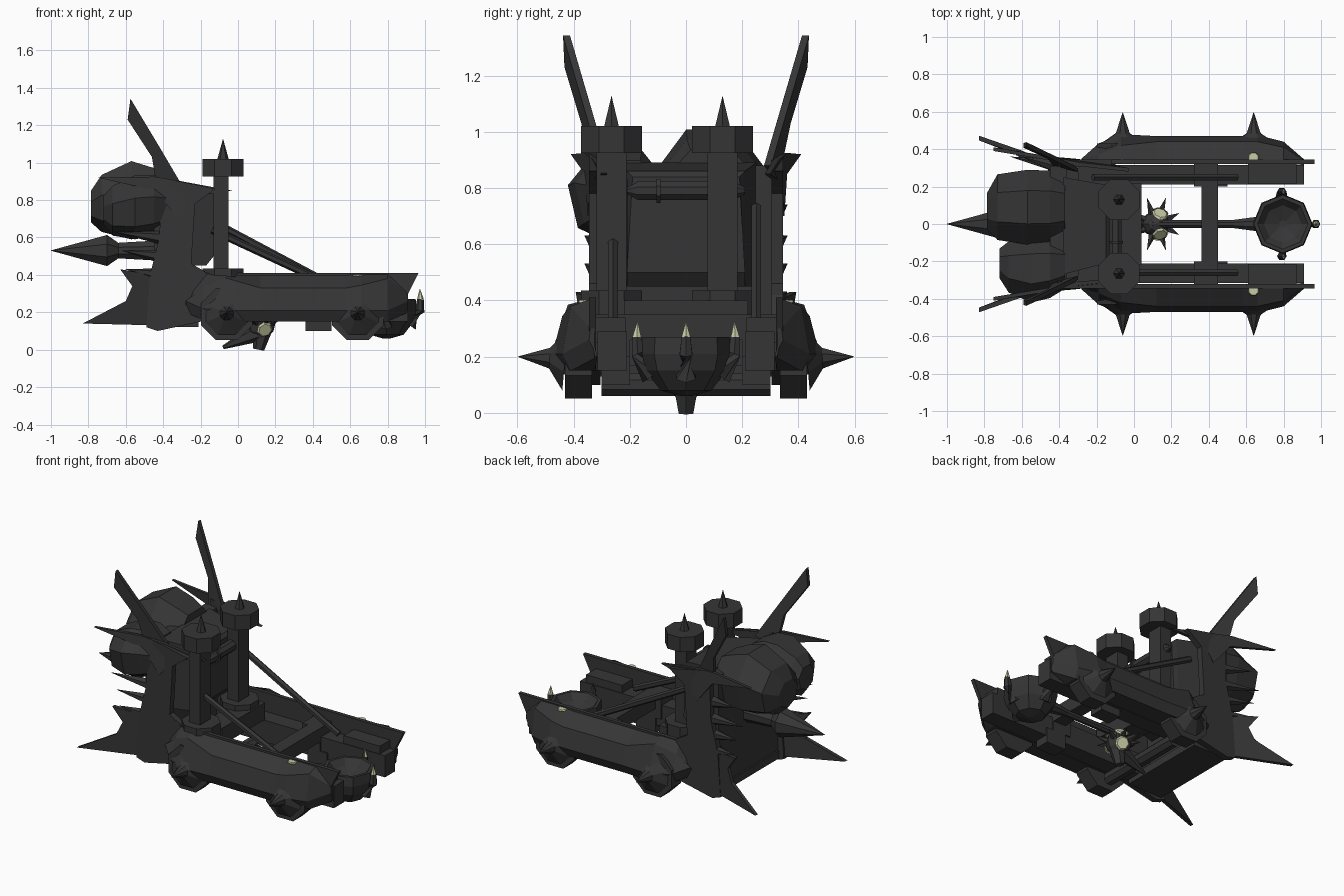
import bpy, bmesh, math
from mathutils import Vector

if "Cube" in bpy.data.objects:
    bpy.data.objects.remove(bpy.data.objects["Cube"])


def material(name, rgb):
    m = bpy.data.materials.new(name)
    m.diffuse_color = (*rgb, 1)
    m.use_nodes = True
    m.node_tree.nodes["Principled BSDF"].inputs["Base Color"].default_value = m.diffuse_color
    return m


IRON = material("dark_iron", (0.036, 0.036, 0.036))
BONE = material("pale_bone", (0.58, 0.60, 0.38))


def finish(name, bm, mat=IRON):
    bmesh.ops.recalc_face_normals(bm, faces=bm.faces)
    me = bpy.data.meshes.new(name)
    bm.to_mesh(me)
    bm.free()
    me.materials.append(mat)
    ob = bpy.data.objects.new(name, me)
    bpy.context.collection.objects.link(ob)
    return ob


def loft(name, rings, mat=IRON):
    """Skin a list of equal-length point rings and cap both ends."""
    bm = bmesh.new()
    vs = [[bm.verts.new(p) for p in r] for r in rings]
    n = len(rings[0])
    for a, b in zip(vs, vs[1:]):
        for i in range(n):
            j = (i + 1) % n
            bm.faces.new((a[i], a[j], b[j], b[i]))
    bm.faces.new(vs[0])
    bm.faces.new(vs[-1])
    return finish(name, bm, mat)


def box(name, x, y, z):
    return loft(name, [[(x[0], y[0], h), (x[1], y[0], h), (x[1], y[1], h), (x[0], y[1], h)] for h in z])


def tube(name, stops, sides=8, mat=IRON):
    """Round bar through stops of (point, radius)."""
    rings = []
    for k, (p, r) in enumerate(stops):
        d = Vector(stops[min(k + 1, len(stops) - 1)][0]) - Vector(stops[max(k - 1, 0)][0])
        d.normalize()
        u = d.cross(Vector((0, 0, 1)) if abs(d.z) < 0.9 else Vector((1, 0, 0))).normalized()
        v = d.cross(u)
        rings.append([Vector(p) + max(r, 0.001) * (math.cos(t) * u + math.sin(t) * v)
                      for t in (math.tau * (i + 0.5) / sides for i in range(sides))])
    return loft(name, rings, mat)


def plate(name, pts, thick):
    """Upright plate from (x, y, z) outline points, thickened along y."""
    return loft(name, [[(x, y + o, z) for x, y, z in pts] for o in (-thick / 2, thick / 2)])


def sack(name, stations, sides=7):
    """Lumpy bag along x from stations of (x, y, z, y radius, z radius)."""
    return loft(name, [[(x, y + ry * math.cos(t), z + rz * math.sin(t))
                        for t in (math.tau * (i + 0.25) / sides for i in range(sides))]
                       for x, y, z, ry, rz in stations])


# Floor, rear wall and engine block
box("floor", (-0.46, -0.21), (-0.3, 0.3), (0.12, 0.17))
box("rear_wall", (-0.45, -0.36), (-0.31, 0.31), (0.14, 0.88))
loft("engine_block", [
    [(-0.38, -0.27, 0.45), (-0.38, 0.25, 0.45), (-0.38, 0.25, 0.89), (-0.38, -0.27, 0.89)],
    [(-0.17, -0.21, 0.45), (-0.17, 0.21, 0.45), (-0.15, 0.21, 0.86), (-0.15, -0.21, 0.86)],
    [(-0.13, -0.21, 0.5), (-0.13, 0.21, 0.5), (-0.13, 0.19, 0.84), (-0.13, -0.19, 0.84)]])

# Parts on both sides
panel_outline = [(-.49, .12), (-.43, .10), (-.20, .15), (-.10, .30), (-.18, .42), (-.25, .46),
                 (-.23, .78), (-.12, .86), (-.41, .92), (-.42, .6), (-.47, .4)]
armour = [(-.28, .34, .22, .35, .20), (-.19, .37, .33, .43, .16), (-.07, .42, .385, .48, .15),
          (.12, .44, .33, .47, .15), (.58, .44, .33, .47, .15), (.66, .44, .345, .475, .15),
          (.80, .41, .38, .44, .15), (.91, .34, .30, .345, .20)]
for side, s in (("near", -1), ("far", 1)):
    plate(f"side_panel_{side}", [(x, s * 0.325, z) for x, z in panel_outline], 0.04)
    box(f"rail_{side}", (-0.3, 0.91), sorted((s * 0.21, s * 0.315)), (0.15, 0.29))
    box(f"rail_block_{side}", (0.32, 0.45), sorted((s * 0.2, s * 0.33)), (0.2, 0.35))
    box(f"front_block_{side}", (0.61, 0.87), sorted((s * 0.215, s * 0.33)), (0.25, 0.34))
    box(f"rail_foot_{side}", (0.36, 0.5), sorted((s * 0.2, s * 0.3)), (0.1, 0.2))
    # Bulging flank armour with its upright top plate
    loft(f"flank_armour_{side}", [
        [(x, s * 0.325, min(0.41, zm + 0.08)), (x, s * ym, zm), (x, s * yo, zb + 0.06),
         (x, s * (yo - 0.03), zb), (x, s * 0.325, zb)] for x, ym, zm, yo, zb in armour])
    plate(f"armour_top_plate_{side}", [(x, s * 0.332, z) for x, z in
          [(-.28, .21), (-.18, .41), (.965, .41), (.86, .2), (.8, .15), (-.24, .15)]], 0.025)
    # Octagonal wheels with spiked hubs
    for i, x in enumerate((-0.06, 0.64)):
        tube(f"wheel_{side}_{i}", [((x, s * 0.335, 0.19), 0.15), ((x, s * 0.43, 0.19), 0.15)])
        tube(f"hub_spike_{side}_{i}", [((x, s * 0.43, 0.19), 0.12), ((x, s * 0.485, 0.195), 0.04),
                                      ((x, s * 0.597, 0.2), 0)])
    # Tall rear horn, double-ended blade and low tail fin
    plate(f"tall_horn_{side}", [(-.43, s * .32, .84), (-.30, s * .29, .88), (-.40, s * .34, 1.05),
          (-.575, s * .425, 1.342), (-.59, s * .42, 1.23), (-.46, s * .36, 1.03)], 0.025)
    plate(f"long_blade_{side}", [(-.75, s * .40, .92), (-.44, s * .35, .85), (-.32, s * .34, .70),
          (-.24, s * .33, .82), (-.03, s * .29, .85), (-.30, s * .32, .90), (-.45, s * .35, .925)], 0.02)
    plate(f"tail_fin_{side}", [(-.83, s * .46, .14), (-.60, s * .38, .26), (-.565, s * .365, .34),
          (-.63, s * .38, .43), (-.46, s * .32, .40), (-.44, s * .31, .13)], 0.025)
    # Spikes down the rear edge
    for i, (z, x) in enumerate(((0.74, -.6), (0.63, -.66), (0.53, -.62), (0.43, -.6))):
        tube(f"rear_spike_{side}_{i}", [((-.42, s * .31, z - 0.03), 0.035), ((x, s * .36, z), 0)], 6)
    # Small pale lamp on the armour
    tube(f"armour_stud_{side}", [((0.64, s * 0.355, 0.393), 0.03), ((0.64, s * 0.355, 0.402), 0.026)], 8, BONE)

# Cross beams and axle
box("tower_beam", (-0.10, 0.04), (-0.22, 0.22), (0.29, 0.40))
box("middle_beam", (0.36, 0.45), (-0.22, 0.22), (0.26, 0.35))
tube("axle", [((-0.06, -0.3, 0.1), 0.043), ((-0.06, 0.3, 0.1), 0.043)])

# Two chimney towers with octagonal caps and feet
for i, y in enumerate((-0.265, 0.13)):
    box(f"tower_post_{i}", (-0.13, -0.05), (y - 0.053, y + 0.053), (0.42, 0.93))
    for part, z0, z1 in (("foot", 0.34, 0.435), ("cap", 0.925, 1.02)):
        tube(f"tower_{part}_{i}", [((-0.08, y, z0), 0.118), ((-0.08, y, z1), 0.118)])
    tube(f"tower_spike_{i}", [((-0.08, y, 1.02), 0.03), ((-0.08, y, 1.125), 0)], 6)

# Pipe between towers, slanting poles
tube("cross_pipe", [((-.1, -.21, .79), .012), ((-.1, -.17, .79), .036), ((-.1, .17, .79), .036), ((-.1, .21, .79), .012)])
tube("pipe_collar", [((-.1, -.105, .79), .046), ((-.1, -.09, .79), .046)])
tube("pole_near", [((-.14, -.26, .64), .02), ((.55, -.26, .32), .02)], 6)
tube("pole_far", [((-.22, .25, .73), .02), ((.55, .25, .32), .02)], 6)

# Rear sacks and rear ram
sack("sack_upper", [(-.37, .09, .80, .17, .15), (-.45, .09, .80, .20, .19), (-.57, .09, .81, .205, .22),
                    (-.73, .09, .79, .18, .16), (-.785, .07, .77, .10, .09)])
sack("sack_lower", [(-.37, -.22, .78, .13, .13), (-.45, -.23, .78, .17, .17), (-.55, -.24, .77, .185, .18),
                    (-.67, -.23, .75, .14, .14), (-.72, -.21, .75, .08, .08)])
tube("rear_ram", [((-.40, 0, .53), .06), ((-.64, 0, .53), .045), ((-.70, 0, .53), .09), ((-1, 0, .53), 0)])

# Front pole with an open bowl head
tube("front_pole", [((0.1, 0, 0.2), 0.022), ((0.52, 0, 0.2), 0.022), ((0.68, 0, 0.2), 0.045)])
bm = bmesh.new()
profile = [(0.02, .06), (.09, .08), (.145, .15), (.16, .21), (.155, .27), (.135, .27), (.10, .23), (.02, .20)]
rows = [[bm.verts.new((0.795 + r * math.cos(a), r * math.sin(a), z))
         for a in (math.tau * i / 8 for i in range(8))] for r, z in profile]
for a, b in zip(rows, rows[1:]):
    for i in range(8):
        bm.faces.new((a[i], a[i - 1], b[i - 1], b[i]))
bm.faces.new(rows[0])
bm.faces.new(rows[-1])
finish("bowl_head", bm)
for i, (dx, dy) in enumerate(((1, 0), (0, 1), (0, -1))):
    k = 1.06 if dx else 1.0

    def at(r, z):
        return (0.79 + dx * r * k, dy * r, z)
    tube(f"bowl_horn_{i}", [(at(.12, .13), .04), (at(.172, .21), .026), (at(.175, .27), .018)], 6)
    tip = tube(f"bowl_horn_tip_{i}", [(at(.175, .27), .018), (at(.172, .325), 0)], 6, BONE)
    # Side tips are pale only on the forward faces
    tip.data.materials.append(IRON)
    for f in tip.data.polygons:
        f.material_index = 1 if dy and f.normal.x < 0.3 else 0

# Hanging spiked skull with pale patches
bm = bmesh.new()
bmesh.ops.create_uvsphere(bm, u_segments=8, v_segments=6, radius=1)
for v in bm.verts:
    v.co = Vector((0.12 + v.co.x * .08, v.co.y * .07, 0.14 + v.co.z * .085))
finish("skull", bm)
for i in range(8):
    a = math.tau * (i + 0.5) / 8
    c, d = math.cos(a), math.sin(a)
    tube(f"skull_spike_{i}", [((.12 + .06 * c, .06 * d, .15), .022), ((.12 + .13 * c, .15 * d, .17), 0)], 5)
tube("skull_chin", [((.10, 0, .09), .05), ((-.08, 0, .012), .01)], 6)
tube("skull_jaw", [((.13, 0, .1), .05), ((.11, 0, .0), .03)], 6)
for s in (-1, 1):
    for j, dz in enumerate((-0.025, 0.045)):
        n = Vector((0.25, s * 0.7, dz * 14)).normalized()
        p = Vector((0.12, 0, 0.14)) + n * 0.074
        tube(f"skull_patch_{'near' if s < 0 else 'far'}_{j}", [(p, 0.045), (p + n * 0.009, 0.036)], 7, BONE)
